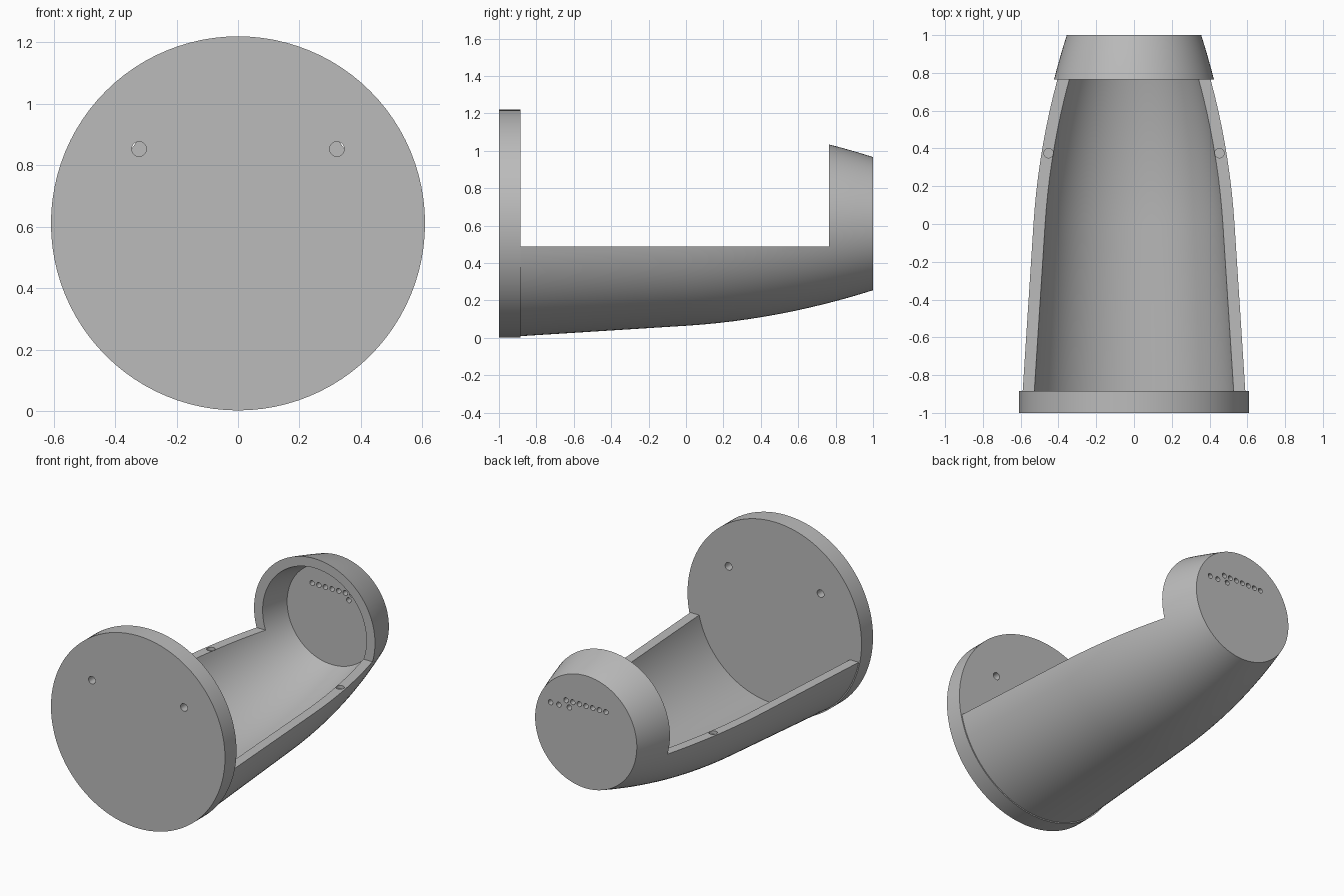
import bpy, bmesh, math
from mathutils import Matrix

if "Cube" in bpy.data.objects:
    bpy.data.objects.remove(bpy.data.objects["Cube"])

AXIS_Z = 0.611      # height of the axis of revolution
PLATE_R = 0.609
RIM_Z = 0.49        # height of the open rim
Y0, Y1 = -0.885, 0.765   # opening start and end
WALL = 0.06

grey = bpy.data.materials.new("light_grey")
grey.diffuse_color = (0.5, 0.5, 0.5, 1)
grey.use_nodes = True
grey.node_tree.nodes["Principled BSDF"].inputs["Base Color"].default_value = grey.diffuse_color


def finish(name, bm):
    bmesh.ops.recalc_face_normals(bm, faces=bm.faces)
    me = bpy.data.meshes.new(name)
    bm.to_mesh(me)
    bm.free()
    me.materials.append(grey)
    ob = bpy.data.objects.new(name, me)
    bpy.context.collection.objects.link(ob)
    return ob


def revolve(name, profile, n=96):
    """Turn a closed (radius, y) profile about the y axis."""
    bm = bmesh.new()
    rings = []
    for r, y in profile:
        if r == 0:
            rings.append([bm.verts.new((0, y, AXIS_Z))] * n)
        else:
            rings.append([bm.verts.new((r * math.sin(2 * math.pi * i / n), y,
                                        AXIS_Z + r * math.cos(2 * math.pi * i / n)))
                          for i in range(n)])
    for a, b in zip(rings, rings[1:] + rings[:1]):
        for i in range(n):
            j = (i + 1) % n
            vs = list(dict.fromkeys((a[i], a[j], b[j], b[i])))
            if len(vs) > 2:
                bm.faces.new(vs)
    return finish(name, bm)


def add_drill(bm, pos, r, depth, along_y):
    rot = Matrix.Rotation(math.pi / 2, 4, 'X') if along_y else Matrix()
    bmesh.ops.create_cone(bm, cap_ends=True, segments=20, radius1=r, radius2=r,
                          depth=depth, matrix=Matrix.Translation(pos) @ rot)


def cut(ob, bm):
    """Subtract the cutter mesh and remove the cutter."""
    cutter = finish("cutter", bm)
    cutter.hide_render = True
    mod = ob.modifiers.new("cut", 'BOOLEAN')
    mod.operation = 'DIFFERENCE'
    mod.solver = 'EXACT'
    mod.object = cutter
    bpy.context.view_layer.objects.active = ob
    bpy.ops.object.modifier_apply(modifier=mod.name)
    bpy.data.objects.remove(cutter)


def smooth(ob):
    bpy.ops.object.select_all(action='DESELECT')
    ob.select_set(True)
    bpy.context.view_layer.objects.active = ob
    bpy.ops.object.shade_smooth_by_angle(angle=math.radians(30))


def outer_radius(y):
    return 0.546 - 0.063 * y - (0.127 * y * y if y > 0 else 0)


# front plate: round disc with two through holes
plate = revolve("front_plate", [(0, -1), (PLATE_R, -1), (PLATE_R, Y0), (0, Y0)])
bm = bmesh.new()
for s in (-1, 1):
    add_drill(bm, (s * 0.322, -0.94, 0.853), 0.024, 0.4, True)
cut(plate, bm)

# tapered shell with a closed back wall
start = Y0 - 0.01
ys = [start, -0.44] + [i / 12 for i in range(13)]
back = 1 - WALL
inner = [y for y in ys if y < back - 0.02] + [back]
profile = [(outer_radius(y), y) for y in ys] + [(0, 1), (0, back)]
profile += [(outer_radius(y) - WALL, y) for y in reversed(inner)]
shell = revolve("tapered_shell", profile)

# open the top of the shell, leaving the hood at the back
bm = bmesh.new()
bmesh.ops.create_cube(bm, size=1, matrix=Matrix.Translation((0, (Y1 - 1.2) / 2, RIM_Z + 0.5))
                      @ Matrix.Diagonal((2, Y1 + 1.2, 1, 1)))
cut(shell, bm)

# shallow sockets in the rim, and a row of small holes through the back wall
bm = bmesh.new()
for s in (-1, 1):
    add_drill(bm, (s * 0.452, 0.375, RIM_Z), 0.025, 0.04, False)
holes = [(0.0465 * i, 0.775) for i in range(-3, 4)]
holes += [(0.248, 0.733), (0.19, 0.733), (0.117, 0.735)]
for x, z in holes:
    add_drill(bm, (x, 0.97, z), 0.016, 0.2, True)
cut(shell, bm)

for ob in (plate, shell):
    smooth(ob)
